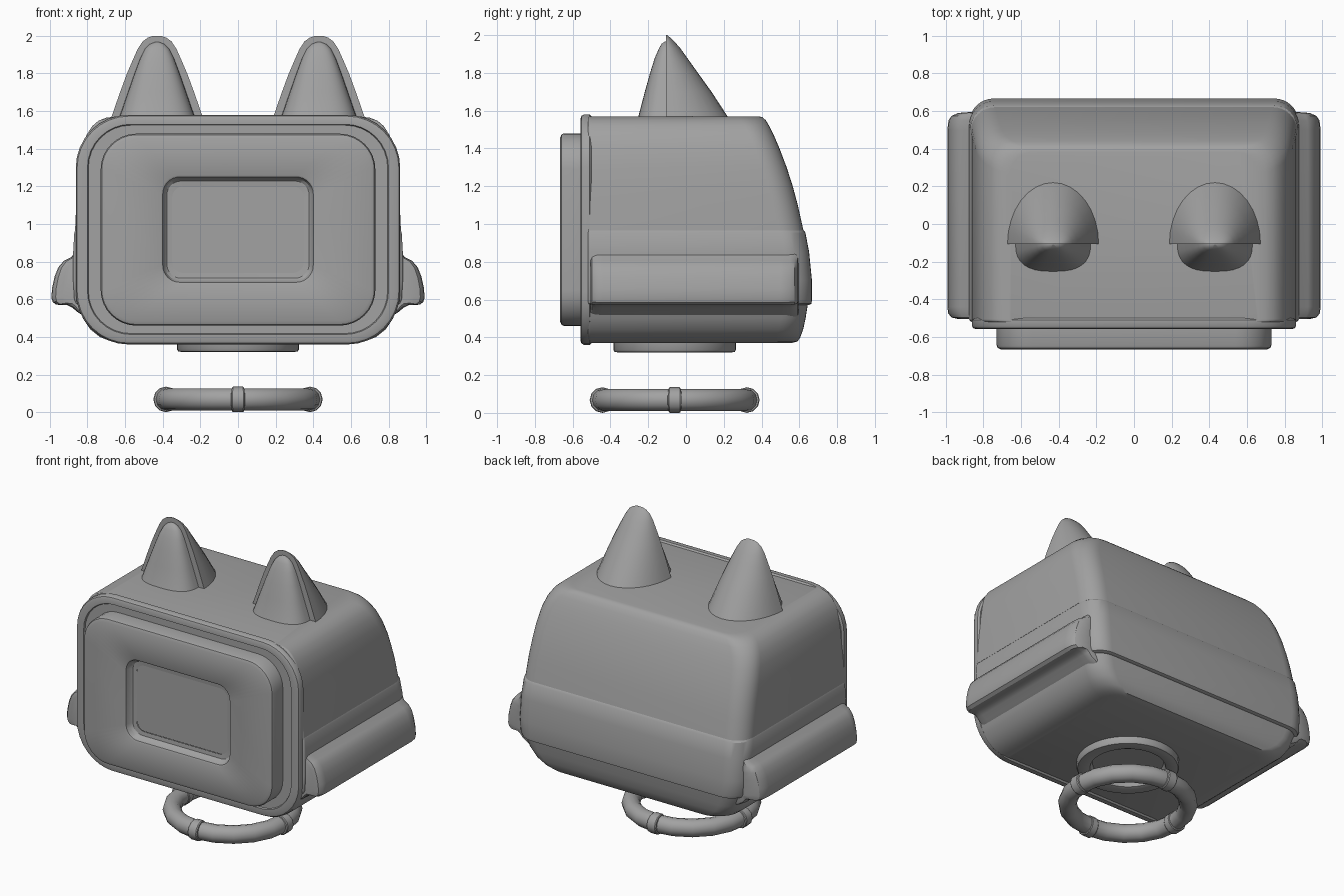
import bpy, bmesh, math
from mathutils import Vector

grey = bpy.data.materials.new("plain grey")
grey.diffuse_color = (0.36, 0.36, 0.36, 1)


def loft(name, rings, cap_start=True, cap_end=True, closed=False):
    """Skin a list of equal-length closed rings."""
    bm = bmesh.new()
    vs = [[bm.verts.new(p) for p in r] for r in rings]
    pairs = list(zip(vs, vs[1:])) + ([(vs[-1], vs[0])] if closed else [])
    for a, b in pairs:
        n = len(a)
        for i in range(n):
            j = (i + 1) % n
            bm.faces.new((a[i], a[j], b[j], b[i]))
    if cap_start and not closed:
        bm.faces.new(vs[0])
    if cap_end and not closed:
        bm.faces.new(vs[-1])
    bmesh.ops.recalc_face_normals(bm, faces=bm.faces)
    me = bpy.data.meshes.new(name)
    bm.to_mesh(me)
    bm.free()
    me.materials.append(grey)
    ob = bpy.data.objects.new(name, me)
    bpy.context.collection.objects.link(ob)
    bpy.ops.object.select_all(action='DESELECT')
    ob.select_set(True)
    bpy.context.view_layer.objects.active = ob
    bpy.ops.object.shade_smooth_by_angle(angle=math.radians(32))
    return ob


def rounded_rect(hw, lo, hi, r_lo, r_hi, n=8):
    """Rounded rectangle outline; separate radii for low and high corners."""
    pts = []
    for cx, cy, r, a0 in ((hw - r_hi, hi - r_hi, r_hi, 0), (r_hi - hw, hi - r_hi, r_hi, 90),
                          (r_lo - hw, lo + r_lo, r_lo, 180), (hw - r_lo, lo + r_lo, r_lo, 270)):
        for i in range(n + 1):
            a = math.radians(a0 + 90 * i / n)
            pts.append((cx + r * math.cos(a), cy + r * math.sin(a)))
    return pts


# Head shell: horizontal sections (height, half width, back edge)
def shell(name, levels):
    loft(name, [[(x, y, z) for x, y in rounded_rect(hw, -0.52, yb, 0.015, 0.13)]
                for z, hw, yb in levels])


shell("lower_shell", [(0.37, 0.62, 0.56), (0.378, 0.68, 0.59), (0.40, 0.735, 0.605),
                      (0.44, 0.785, 0.62), (0.50, 0.825, 0.633), (0.575, 0.85, 0.645)])
shell("middle_band", [(0.57, 0.845, 0.65), (0.578, 0.86, 0.664), (0.60, 0.87, 0.667),
                      (0.70, 0.876, 0.667), (0.85, 0.876, 0.652), (0.955, 0.87, 0.632),
                      (0.97, 0.862, 0.62)])
shell("upper_shell", [(0.965, 0.866, 0.622), (1.1, 0.86, 0.592), (1.2, 0.853, 0.565),
                      (1.3, 0.845, 0.533), (1.4, 0.83, 0.495), (1.47, 0.807, 0.465),
                      (1.52, 0.775, 0.44), (1.55, 0.74, 0.422), (1.565, 0.70, 0.405),
                      (1.57, 0.66, 0.385)])


# Front pieces: vertical rounded sections (depth, half width, bottom, top, radius)
def front(name, levels, **caps):
    loft(name, [[(x, y, z) for x, z in rounded_rect(hw, z0, z1, r, r)]
                for y, hw, z0, z1, r in levels], **caps)


front("front_rim", [(-0.50, 0.85, 0.37, 1.57, 0.27), (-0.51, 0.862, 0.36, 1.58, 0.28),
                    (-0.54, 0.862, 0.36, 1.58, 0.28), (-0.553, 0.855, 0.367, 1.573, 0.275),
                    (-0.558, 0.84, 0.38, 1.56, 0.26), (-0.558, 0.80, 0.413, 1.53, 0.23),
                    (-0.548, 0.795, 0.418, 1.525, 0.225)])
front("face_plate", [(-0.54, 0.73, 0.46, 1.48, 0.19), (-0.645, 0.73, 0.46, 1.48, 0.19),
                     (-0.659, 0.724, 0.466, 1.474, 0.184), (-0.667, 0.705, 0.485, 1.455, 0.165),
                     (-0.667, 0.41, 0.68, 1.26, 0.10), (-0.662, 0.40, 0.69, 1.25, 0.09),
                     (-0.63, 0.39, 0.70, 1.24, 0.08), (-0.618, 0.378, 0.712, 1.228, 0.075),
                     (-0.615, 0.35, 0.74, 1.20, 0.06)], cap_start=False, cap_end=False)
front("screen", [(-0.60, 0.352, 0.738, 1.202, 0.06), (-0.608, 0.352, 0.738, 1.202, 0.06)])


# Ears: half-round back shell with a smaller insert in front
def half_ring(cx, cy, z, w, d, power=1.0, n=16):
    pts = []
    for i in range(n + 1):
        a = math.pi * i / n
        s, c = math.sin(a), math.cos(a)
        pts.append((cx + w * math.copysign(abs(c) ** power, c), cy + d * abs(s) ** power, z))
    return pts


outer = [(1.50, 0.265, 0.37), (1.57, 0.242, 0.325), (1.70, 0.197, 0.24), (1.80, 0.16, 0.168),
         (1.87, 0.13, 0.118), (1.93, 0.103, 0.075), (1.97, 0.077, 0.04), (1.99, 0.05, 0.018),
         (2.0, 0.02, 0.005)]
inner = [(1.50, 0.225, 0.18), (1.57, 0.20, 0.152), (1.70, 0.155, 0.118), (1.80, 0.12, 0.09),
         (1.88, 0.09, 0.065), (1.93, 0.065, 0.043), (1.955, 0.04, 0.028), (1.967, 0.012, 0.01)]
for side, sx in (("left", -1), ("right", 1)):
    loft(side + "_ear", [half_ring(sx * 0.43, -0.105, z, w, d) for z, w, d in outer])
    loft(side + "_ear_insert",
         [half_ring(sx * 0.43, -0.10, z, w, -d, 0.75) for z, w, d in inner])

    # Side fin: hooked profile swept along the depth with softened ends
    profile = [(0.80, 0.88), (0.87, 0.845), (0.885, 0.825), (0.925, 0.805), (0.955, 0.77),
               (0.975, 0.72), (0.988, 0.66), (0.992, 0.61), (0.985, 0.585), (0.965, 0.571),
               (0.91, 0.57), (0.88, 0.555), (0.85, 0.53), (0.80, 0.50)]
    ends = [(-0.505, 0.62), (-0.497, 0.85), (-0.475, 0.97), (-0.44, 1), (0.50, 1),
            (0.55, 0.96), (0.575, 0.85), (0.59, 0.62), (0.595, 0.2)]
    loft(side + "_side_fin",
         [[(sx * (0.84 + (x - 0.84) * (s if x > 0.84 else 1)), y,
            0.68 + (z - 0.68) * (0.8 + 0.2 * s)) for x, z in profile] for y, s in ends])

# Neck ring under the head
CY = -0.06
loft("neck_ring", [[(r * math.cos(math.tau * i / 40), CY + r * math.sin(math.tau * i / 40), z)
                    for i in range(40)]
                   for r, z in ((0.325, 0.39), (0.325, 0.335), (0.318, 0.323), (0.30, 0.32),
                                (0.26, 0.32), (0.24, 0.327), (0.225, 0.365))],
     cap_start=False)


# Floating collar with four bands
def tube_ring(a, minor, n=12, major=0.383, zc=0.068):
    return [((major + minor * math.cos(math.tau * i / n)) * math.cos(a),
             CY + (major + minor * math.cos(math.tau * i / n)) * math.sin(a),
             zc + minor * math.sin(math.tau * i / n)) for i in range(n)]


loft("collar", [tube_ring(math.tau * i / 20, 0.059) for i in range(20)], closed=True)
for k, label in enumerate(("right", "back", "left", "front")):
    a = k * math.pi / 2
    loft(label + "_collar_band", [tube_ring(a + da, m) for da, m in
                                  ((-0.085, 0.055), (-0.08, 0.064), (-0.065, 0.068),
                                   (0.065, 0.068), (0.08, 0.064), (0.085, 0.055))])
